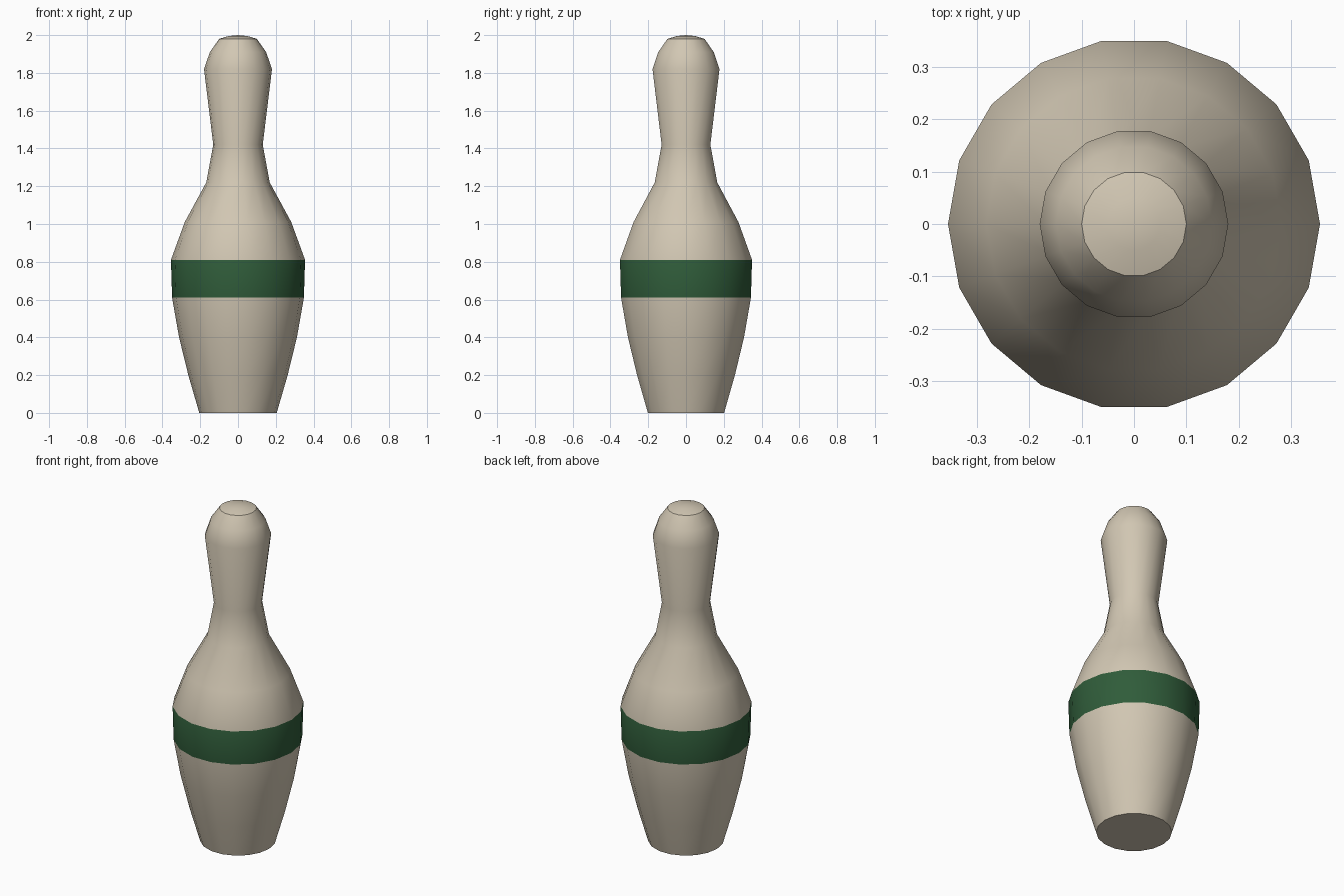
import bpy, bmesh, math

if "Cube" in bpy.data.objects:
    bpy.data.objects.remove(bpy.data.objects["Cube"])

SIDES = 18
# (radius, height) from base to crown
PROFILE = [(0.205, 0.0), (0.263, 0.2), (0.312, 0.4), (0.349, 0.61),
           (0.355, 0.81), (0.282, 1.01), (0.168, 1.22), (0.131, 1.42),
           (0.18, 1.82), (0.149, 1.91), (0.10, 1.98), (0.05, 1.995)]


def material(name, colour):
    m = bpy.data.materials.new(name)
    m.diffuse_color = (*colour, 1)
    m.use_nodes = True
    m.node_tree.nodes["Principled BSDF"].inputs["Base Color"].default_value = m.diffuse_color
    return m


bm = bmesh.new()
rings = []
for r, z in PROFILE:
    rings.append([bm.verts.new((r * math.cos(a), r * math.sin(a), z))
                  for a in (2 * math.pi * i / SIDES for i in range(SIDES))])

# Lathed walls
for lower, upper in zip(rings, rings[1:]):
    for i in range(SIDES):
        j = (i + 1) % SIDES
        bm.faces.new((lower[i], lower[j], upper[j], upper[i]))

# Flat base and shallow domed crown
bm.faces.new(rings[0][::-1])
tip = bm.verts.new((0, 0, 2.0))
for i in range(SIDES):
    bm.faces.new((rings[-1][i], rings[-1][(i + 1) % SIDES], tip))

# Green band chosen by height
for f in bm.faces:
    f.material_index = int(0.61 < f.calc_center_median().z < 0.81)

mesh = bpy.data.meshes.new("pin_body")
bm.to_mesh(mesh)
bm.free()
mesh.materials.append(material("cream", (0.64, 0.57, 0.45)))
mesh.materials.append(material("dark_green", (0.029, 0.107, 0.042)))

pin = bpy.data.objects.new("pin_body", mesh)
bpy.context.collection.objects.link(pin)
bpy.context.view_layer.objects.active = pin
pin.select_set(True)
bpy.ops.object.shade_smooth_by_angle(angle=math.radians(38))
